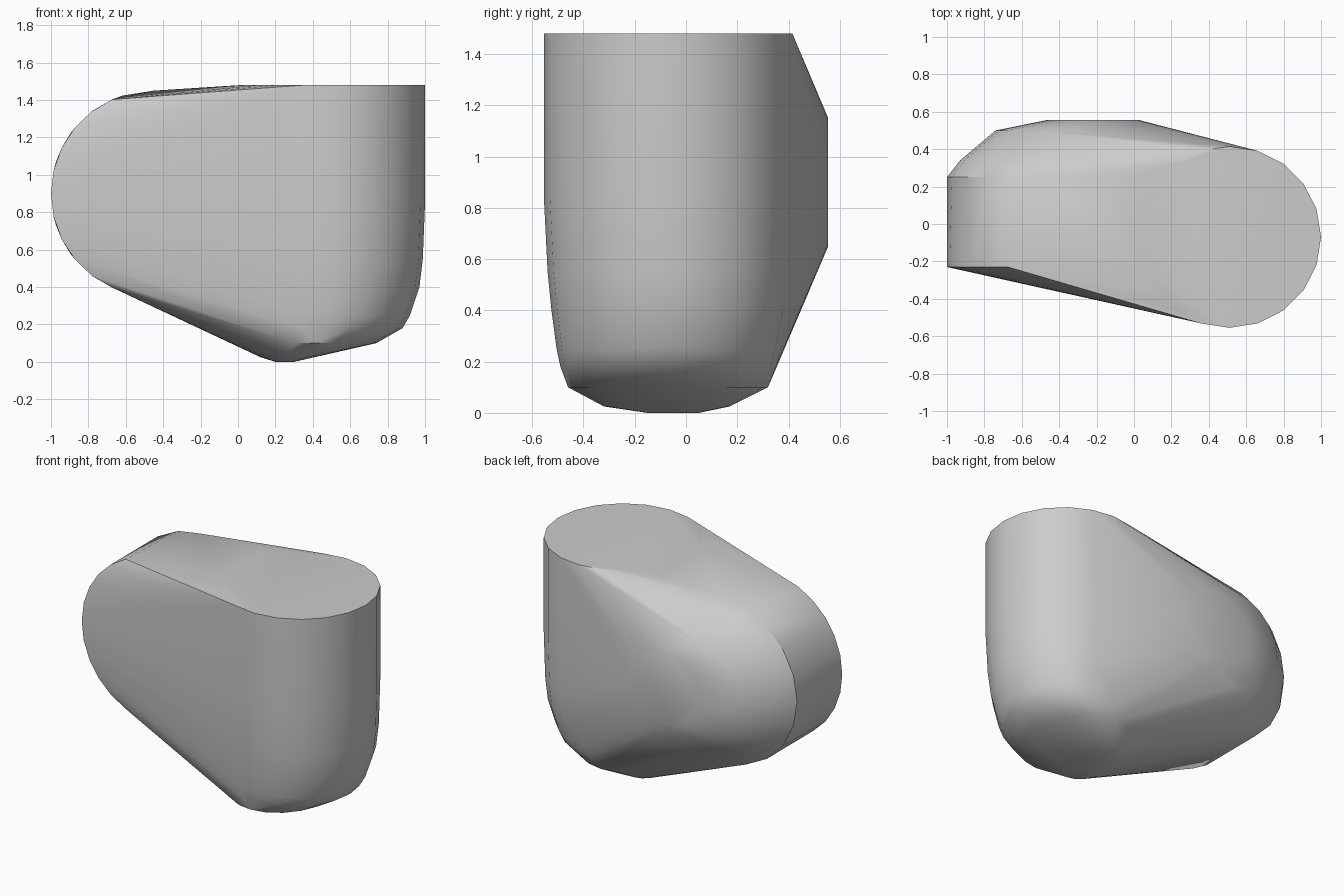
import bpy, bmesh
from math import cos, sin, radians

cube = bpy.data.objects.get("Cube")
if cube:
    bpy.data.objects.remove(cube, do_unlink=True)


def arc(cx, cy, rx, ry, start=0, end=360, steps=20):
    """Points along an elliptical arc, angles in degrees."""
    for i in range(steps + 1):
        a = radians(start + (end - start) * i / steps)
        yield cx + rx * cos(a), cy + ry * sin(a)


points = []

# Upright round post with a tapering, rounded foot: z, x range, y range
post_rings = [
    (1.48, 0.02, 1.0, -0.555, 0.415),
    (0.85, 0.02, 1.0, -0.555, 0.415),
    (0.55, 0.03, 0.988, -0.54, 0.41),
    (0.4, 0.03, 0.97, -0.525, 0.4),
    (0.25, 0.05, 0.92, -0.505, 0.37),
    (0.18, 0.06, 0.88, -0.49, 0.35),
    (0.1, 0.08, 0.74, -0.46, 0.32),
    (0.025, 0.12, 0.4, -0.32, 0.17),
    (0.0, 0.2, 0.3, -0.15, 0.05),
]
for z, x0, x1, y0, y1 in post_rings:
    for x, y in arc((x0 + x1) / 2, (y0 + y1) / 2, (x1 - x0) / 2, (y1 - y0) / 2):
        points.append((x, y, z))

# Sideways drum: partial front rim, then rings closing into the domed back
for x, z in arc(-0.45, 0.9, 0.55, 0.55, 114, 246, 10):
    points.append((x, -0.23, z))
dome_rings = [(0.25, -0.45, 0.55), (0.34, -0.44, 0.49),
              (0.5, -0.4, 0.34), (0.555, -0.22, 0.25)]
for y, cx, r in dome_rings:
    for x, z in arc(cx, 0.9, r, r):
        points.append((x, y, z))
points.append((0.0, 0.24, 1.475))

# Tight skin around post and drum
bm = bmesh.new()
for p in points:
    bm.verts.new(p)
bmesh.ops.remove_doubles(bm, verts=bm.verts, dist=0.001)
hull = bmesh.ops.convex_hull(bm, input=bm.verts, use_existing_faces=False)
bmesh.ops.delete(bm, geom=[v for v in bm.verts if not v.link_faces], context='VERTS')
bmesh.ops.dissolve_limit(bm, angle_limit=radians(1), verts=bm.verts, edges=bm.edges)
bmesh.ops.recalc_face_normals(bm, faces=bm.faces)
mesh = bpy.data.meshes.new("rounded_shell")
bm.to_mesh(mesh)
bm.free()

shell = bpy.data.objects.new("rounded_shell", mesh)
bpy.context.collection.objects.link(shell)

# Plain grey finish
grey = bpy.data.materials.new("light_grey")
grey.use_nodes = True
colour = (0.6, 0.6, 0.6, 1)
grey.diffuse_color = colour
grey.node_tree.nodes["Principled BSDF"].inputs["Base Color"].default_value = colour
mesh.materials.append(grey)

bpy.ops.object.select_all(action='DESELECT')
shell.select_set(True)
bpy.context.view_layer.objects.active = shell
bpy.ops.object.shade_smooth_by_angle(angle=radians(35))
